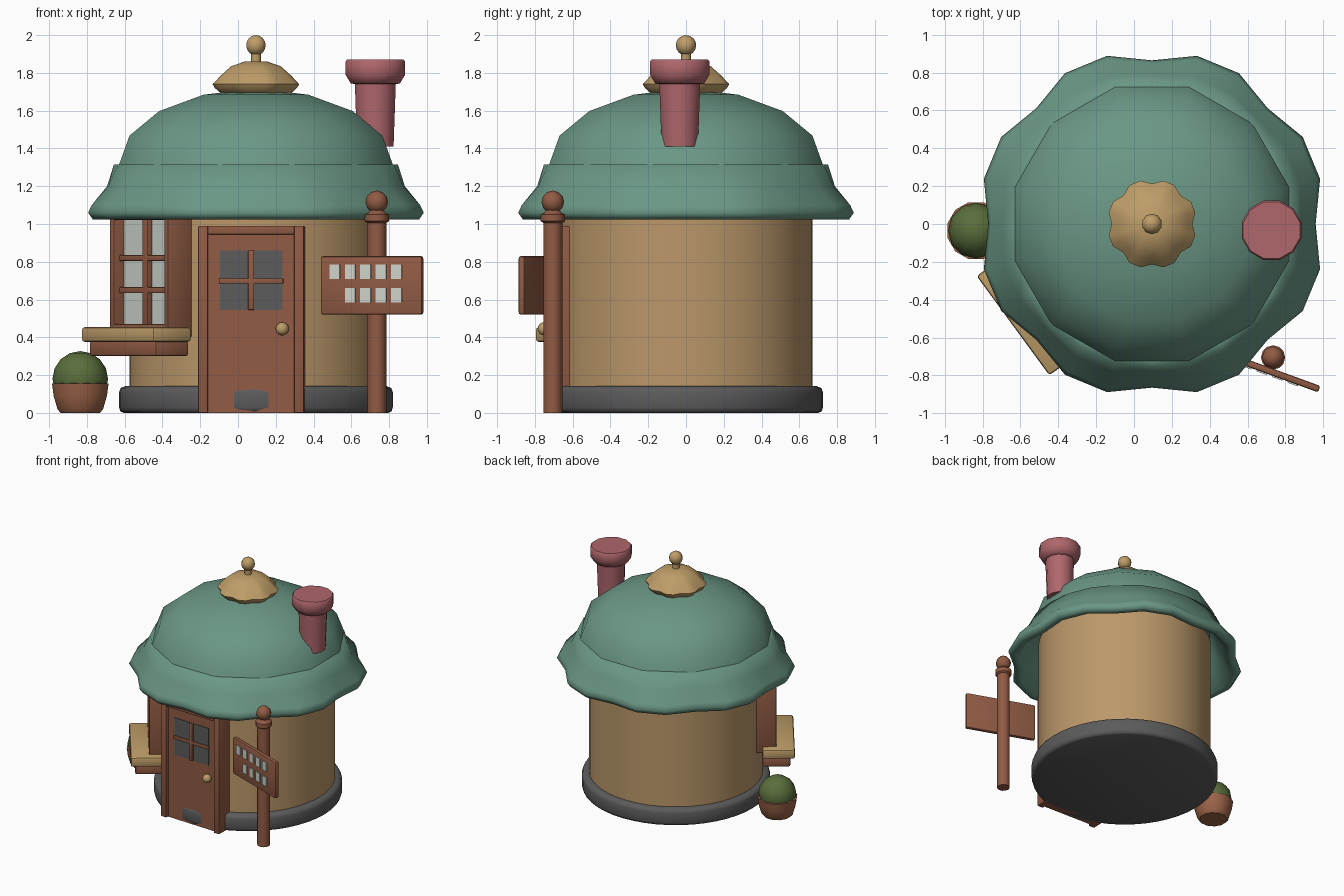
import bpy, bmesh, math
from mathutils import Matrix, Vector

if "Cube" in bpy.data.objects:
    bpy.data.objects.remove(bpy.data.objects["Cube"])


def material(name, r, g, b):
    m = bpy.data.materials.new(name)
    m.diffuse_color = (r, g, b, 1)
    m.use_nodes = True
    m.node_tree.nodes["Principled BSDF"].inputs["Base Color"].default_value = m.diffuse_color
    return m


TAN = material("wall_tan", .50, .315, .145)
GOLD = material("trim_gold", .52, .34, .14)
TEAL = material("roof_teal", .145, .31, .235)
BROWN = material("wood_brown", .285, .105, .058)
TERRA = material("terracotta", .33, .125, .065)
PINK = material("chimney_pink", .43, .135, .15)
GREY = material("stone_grey", .105, .105, .105)
GREEN = material("bush_green", .10, .155, .045)
WHITE = material("pale_pane", .62, .66, .60)

CX = 0.095  # axis of the house


def finish(name, bm, mat, angle):
    bmesh.ops.recalc_face_normals(bm, faces=bm.faces)
    me = bpy.data.meshes.new(name)
    bm.to_mesh(me)
    bm.free()
    me.materials.append(mat)
    me.polygons.foreach_set("use_smooth", [True] * len(me.polygons))
    me.set_sharp_from_angle(angle=math.radians(angle))
    ob = bpy.data.objects.new(name, me)
    bpy.context.collection.objects.link(ob)
    return ob


def lathe(name, mat, profile, n, x=CX, y=0.0, phase=0.0, closed=False, angle=50):
    """Turn (radius, z[, lobe depth]) points; lobes repeat every third side."""
    bm = bmesh.new()
    rings = []
    for p in profile:
        lobe = p[2] if len(p) > 2 else 0
        ring = []
        for i in range(n):
            a = math.radians(phase) + 2 * math.pi * i / n
            r = p[0] + (lobe if i % 3 else 0)
            ring.append(bm.verts.new((x + r * math.cos(a), y + r * math.sin(a), p[1])))
        rings.append(ring)
    pairs = list(zip(rings, rings[1:]))
    if closed:
        pairs.append((rings[-1], rings[0]))
    else:
        bm.faces.new(rings[0])
        bm.faces.new(rings[-1])
    for lo, hi in pairs:
        for i in range(n):
            j = (i + 1) % n
            bm.faces.new((lo[i], lo[j], hi[j], hi[i]))
    return finish(name, bm, mat, angle)


def ball(name, mat, loc, r, seg=12, rings=8):
    bm = bmesh.new()
    bmesh.ops.create_uvsphere(bm, u_segments=seg, v_segments=rings, radius=r,
                              matrix=Matrix.Translation(loc))
    return finish(name, bm, mat, 60)


def box(name, mat, frame, xs, ys, zs, bevel=0.006):
    """Box spanning the given ranges inside a local frame."""
    bm = bmesh.new()
    spans = (xs, ys, zs)
    mid = Vector([(a + b) / 2 for a, b in spans])
    size = [abs(b - a) for a, b in spans]
    bmesh.ops.create_cube(bm, size=1, matrix=Matrix.Translation(mid) @ Matrix.Diagonal((*size, 1)))
    if bevel:
        bmesh.ops.bevel(bm, geom=bm.edges[:], offset=bevel, segments=2, profile=.5, affect='EDGES')
    bm.transform(frame)
    return finish(name, bm, mat, 40)


def frame_at(x, y, degrees):
    return Matrix.Translation((x, y, 0)) @ Matrix.Rotation(math.radians(degrees), 4, 'Z')


# House body
lathe("stone_base", GREY, [(.70, 0), (.718, .008), (.725, .03), (.725, .11), (.716, .132), (.69, .142)], 48)
lathe("round_wall", TAN, [(.67, .10), (.67, 1.2)], 48)

# Roof: low-sided flattened dome over a lobed skirt
dome = [(.75 * math.cos(math.radians(a)), 1.315 + .40 * math.sin(math.radians(a)))
        for a in (0, 22.5, 45, 67.5, 88)]
lathe("roof_dome", TEAL, dome, 12, phase=15, angle=70)
lathe("roof_skirt", TEAL, [(.69, 1.315), (.752, 1.315, .004), (.788, 1.20, .02), (.85, 1.10, .05),
                           (.865, 1.06, .055), (.845, 1.025, .05), (.80, 1.03, .045), (.73, 1.15, .02),
                           (.665, 1.27)], 24, closed=True, angle=70)

# Roof cap and finial
lathe("roof_cap", GOLD, [(.165, 1.68, .015), (.205, 1.72, .02), (.213, 1.74, .024), (.18, 1.785, .014),
                         (.13, 1.835, .006), (.06, 1.86)], 24, angle=60)
lathe("finial_neck", GOLD, [(.026, 1.84), (.026, 1.91)], 12)
ball("finial_ball", GOLD, (CX, 0, 1.946), .054, 10, 8)

# Chimney
lathe("chimney", PINK, [(.10, 1.41), (.112, 1.74), (.135, 1.745), (.163, 1.79), (.163, 1.86), (.155, 1.87)],
      12, x=.727, y=-.033, phase=15)

# Door, set almost square to the front
D = frame_at(CX, 0, -2)
box("door", BROWN, D, (-.235, .235), (-.718, -.60), (0, .96), 0)
for side in (-1, 1):
    box("door_jamb", BROWN, D, (side * .228, side * .28), (-.745, -.60), (0, .99))
box("door_lintel", BROWN, D, (-.23, .23), (-.745, -.60), (.945, .99))
box("door_glass", GREY, D, (-.165, .165), (-.723, -.716), (.545, .86), 0)
box("door_muntin_upright", BROWN, D, (-.016, .016), (-.736, -.718), (.545, .86), .004)
box("door_muntin_cross", BROWN, D, (-.17, .17), (-.736, -.718), (.685, .712), .004)
ball("door_knob", GOLD, D @ Vector((.165, -.745, .445)), .035)

# Window bay on the front left
W = frame_at(CX, 0, -53.8)
for side in (-1, 1):
    box("window_jamb", BROWN, W, (side * .225, side * .2625), (-.768, -.588), (.40, 1.08))
box("window_sill", BROWN, W, (-.23, .23), (-.768, -.588), (.40, .47))
box("window_head", BROWN, W, (-.23, .23), (-.768, -.588), (1.02, 1.08))
box("window_pane", WHITE, W, (-.23, .23), (-.70, -.66), (.46, 1.03), 0)
box("window_muntin_upright", BROWN, W, (-.025, .025), (-.73, -.695), (.46, 1.03), .005)
for z in (.65, .82):
    box("window_muntin_cross", BROWN, W, (-.23, .23), (-.73, -.695), (z - .016, z + .016), .005)
box("window_shelf", GOLD, W, (-.325, .325), (-.91, -.66), (.375, .455), .015)
box("shelf_support", BROWN, W, (-.30, .30), (-.875, -.66), (.30, .38), .012)

# Signpost
lathe("sign_post", BROWN, [(.05, 0), (.05, 1.005), (.064, 1.015), (.064, 1.05), (.045, 1.06), (.035, 1.075)],
      12, x=.735, y=-.705)
ball("post_ball", BROWN, (.735, -.705, 1.117), .06, 8, 6)

# Sign board with two rows of pale tiles
S = frame_at(.71, -.775, -20)
box("sign_board", BROWN, S, (-.286, .286), (-.018, .018), (.52, .83), .012)
for z, count in ((.748, 5), (.622, 4)):
    for i in range(count):
        u = .145 - i * .087
        box("sign_tile", WHITE, S, (u - .029, u + .029), (-.025, -.017), (z - .038, z + .038), 0)

# Potted bush
lathe("plant_pot", TERRA, [(.108, 0), (.125, .02), (.146, .09), (.155, .155), (.135, .158)],
      12, x=-.835, y=-.035, phase=15)
ball("bush", GREEN, (-.835, -.035, .18), .147, 12, 8)
